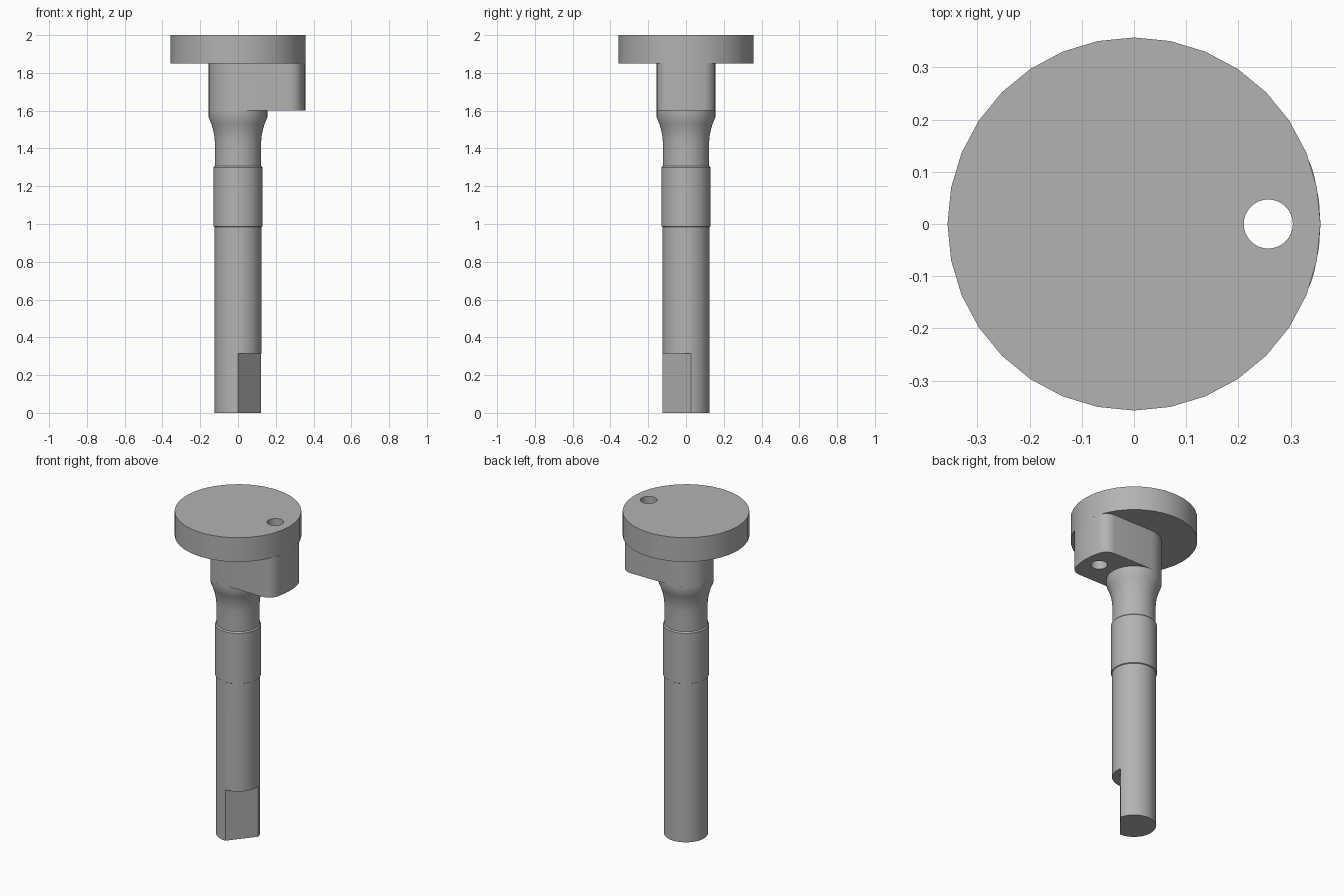
import bpy, bmesh, math
from mathutils import Vector

if "Cube" in bpy.data.objects:
    bpy.data.objects.remove(bpy.data.objects["Cube"])

steel = bpy.data.materials.new("steel_grey")
steel.diffuse_color = (0.45, 0.45, 0.45, 1)
steel.use_nodes = True
steel.node_tree.nodes["Principled BSDF"].inputs["Base Color"].default_value = steel.diffuse_color


def arc(cx, cy, r, a0, a1, n):
    """Points on an arc, angles in degrees, both ends included."""
    angles = [math.radians(a0 + (a1 - a0) * i / n) for i in range(n + 1)]
    return [(cx + r * math.cos(a), cy + r * math.sin(a)) for a in angles]


def finish(name, bm):
    bmesh.ops.recalc_face_normals(bm, faces=bm.faces)
    mesh = bpy.data.meshes.new(name)
    bm.to_mesh(mesh)
    bm.free()
    mesh.materials.append(steel)
    obj = bpy.data.objects.new(name, mesh)
    bpy.context.collection.objects.link(obj)
    return obj


def prism(name, outline, z0, z1):
    bm = bmesh.new()
    base = bm.faces.new([bm.verts.new((x, y, z0)) for x, y in outline])
    top = bmesh.ops.extrude_face_region(bm, geom=[base], use_keep_orig=True)
    verts = [g for g in top["geom"] if isinstance(g, bmesh.types.BMVert)]
    bmesh.ops.translate(bm, verts=verts, vec=(0, 0, z1 - z0))
    return finish(name, bm)


def lathe(name, profile, n):
    bm = bmesh.new()
    rings = [[bm.verts.new((x, y, z)) for x, y in arc(0, 0, r, 0, 360, n)[:-1]]
             for r, z in profile]
    for a, b in zip(rings, rings[1:]):
        for i in range(n):
            j = (i + 1) % n
            bm.faces.new((a[i], a[j], b[j], b[i]))
    bm.faces.new(rings[0][::-1])
    bm.faces.new(rings[-1])
    return finish(name, bm)


def cut(obj, cutter):
    mod = obj.modifiers.new("cut", "BOOLEAN")
    mod.operation, mod.solver, mod.object = "DIFFERENCE", "EXACT", cutter
    cutter.hide_render = True
    cutter.hide_set(True)


def smooth(obj):
    """Apply the cuts, then smooth the curved walls."""
    bpy.ops.object.select_all(action="DESELECT")
    obj.select_set(True)
    bpy.context.view_layer.objects.active = obj
    for mod in list(obj.modifiers):
        bpy.ops.object.modifier_apply(modifier=mod.name)
    bpy.ops.object.shade_smooth_by_angle(angle=math.radians(30))


# round top plate
plate = prism("top_plate", arc(0, 0, 0.357, 0, 360, 32)[:-1], 1.85, 2.0)

# crank lobe: round hub, parallel sides, blunt rounded nose following the plate
nose_tip = arc(0, 0, 0.357, -15, 15, 4)
corner = arc(0.273, 0.083, 0.072, 20, 90, 6)
outline = ([(x, -y) for x, y in reversed(corner)] + nose_tip + corner
           + arc(0, 0, 0.155, 90, 270, 20))
lobe = prism("crank_lobe", outline, 1.6, 1.85)

# pin hole through plate and lobe
hole = prism("hole_cutter", arc(0.257, 0, 0.047, 0, 360, 32)[:-1], 1.5, 2.1)
cut(plate, hole)
cut(lobe, hole)

# stepped shaft with flared neck
profile = [(0.124, 0), (0.124, 0.985), (0.129, 0.988), (0.129, 1.3),
           (0.122, 1.307), (0.122, 1.43), (0.125, 1.465), (0.132, 1.5),
           (0.142, 1.533), (0.155, 1.565), (0.155, 1.6)]
shaft = lathe("shaft", profile, 48)

# flat at the foot of the shaft
d = Vector((math.cos(math.radians(-39)), math.sin(math.radians(-39))))
s = Vector((-d.y, d.x))
box = [d * 0.078 - s * 0.3, d * 0.4 - s * 0.3, d * 0.4 + s * 0.3, d * 0.078 + s * 0.3]
flat = prism("flat_cutter", [tuple(p) for p in box], -0.1, 0.315)
cut(shaft, flat)

for part in (plate, lobe, shaft):
    smooth(part)
